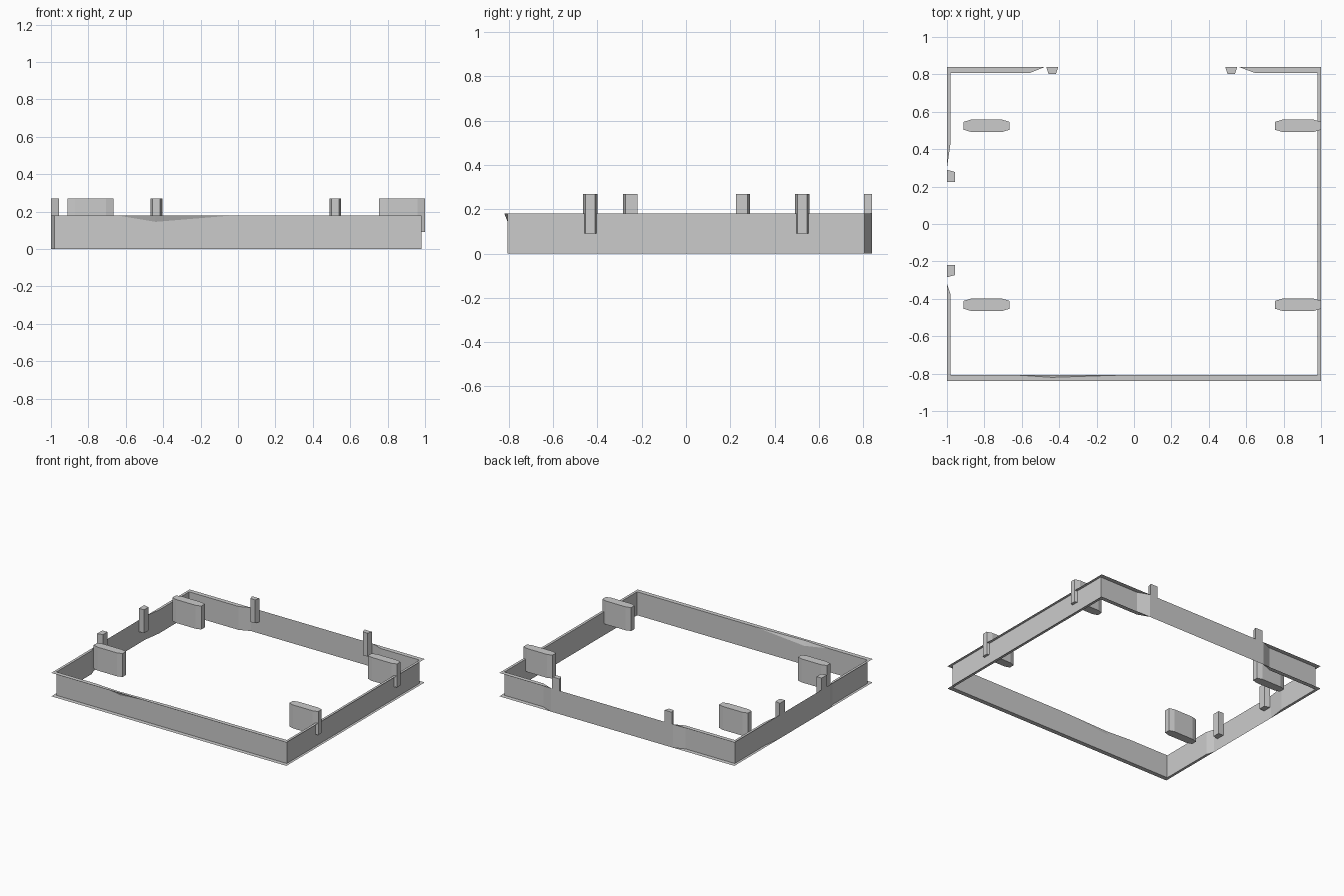
import bpy
import bmesh
from mathutils import Vector

cube = bpy.data.objects.get("Cube")
if cube:
    bpy.data.objects.remove(cube, do_unlink=True)

grey = bpy.data.materials.new("plain_grey")
grey.use_nodes = True
colour = (0.6, 0.6, 0.6, 1)
grey.diffuse_color = colour
grey.node_tree.nodes["Principled BSDF"].inputs["Base Color"].default_value = colour

HEIGHT = 0.18                 # frame wall height
OX, OY = 1.0, 0.84            # outer edge of the flanges
IX, IY = 0.98, 0.806          # inset position of the wall


def finish(bm, name):
    mesh = bpy.data.meshes.new(name)
    bm.to_mesh(mesh)
    bm.free()
    mesh.materials.append(grey)
    obj = bpy.data.objects.new(name, mesh)
    bpy.context.collection.objects.link(obj)
    return obj


def add_face(bm, points):
    """Add a face, dropping repeated corners so quads may close to triangles."""
    unique = []
    for p in points:
        if all((p - q).length > 1e-5 for q in unique):
            unique.append(p)
    if len(unique) > 2:
        bm.faces.new([bm.verts.new(p) for p in unique])


def prism(name, outline, z0, z1):
    bm = bmesh.new()
    base = bm.faces.new([bm.verts.new((x, y, z0)) for x, y in outline])
    top = bmesh.ops.extrude_face_region(bm, geom=[base])["geom"]
    verts = [v for v in top if isinstance(v, bmesh.types.BMVert)]
    bmesh.ops.translate(bm, vec=(0, 0, z1 - z0), verts=verts)
    bmesh.ops.recalc_face_normals(bm, faces=bm.faces)
    return finish(bm, name)


# Wall path, counter-clockwise: wall point and matching flange edge point
path = [((-IX, -IY), (-OX, -OY))]
path += [((x, -IY), (x, -OY)) for x in (-0.65, -0.44, -0.02)]
path += [((IX, -IY), (OX, -OY)), ((IX, IY), (OX, OY))]
# back wall steps out to the flange edge between the posts
path += [((x, y), (x, OY)) for x, y in
         ((0.65, IY), (0.56, OY), (-0.476, OY), (-0.56, IY))]
path += [((-IX, IY), (-OX, OY))]
# side wall steps out in the same way
path += [((x, y), (-OX, y)) for x, y in
         ((-IX, 0.44), (-OX, 0.30), (-OX, -0.32), (-IX, -0.38))]

DENT = 2                      # path point where the front wall's top edge bulges
stations = []
for i, (inner, outer) in enumerate(path):
    bottom = Vector((*inner, 0))
    crease = Vector((*inner, HEIGHT))
    top = crease.copy()
    if i == DENT:
        crease.z = 0.145
        top.y -= 0.014
    stations.append((bottom, crease, top,
                     Vector((*outer, 0)), Vector((*outer, HEIGHT))))

# Wall and flanges
wall, upper, lower = bmesh.new(), bmesh.new(), bmesh.new()
for i, (b0, c0, t0, lo0, hi0) in enumerate(stations):
    b1, c1, t1, lo1, hi1 = stations[(i + 1) % len(stations)]
    add_face(wall, (b0, b1, c1, c0))
    add_face(wall, (c0, c1, t1, t0))
    add_face(upper, (t0, hi0, hi1, t1))
    add_face(lower, (b0, b1, lo1, lo0))
for bm, name in ((wall, "frame_wall"), (upper, "top_flange"), (lower, "bottom_flange")):
    bmesh.ops.remove_doubles(bm, verts=bm.verts, dist=1e-4)
    finish(bm, name)

# Wide blocks with chamfered ends
Z0, Z1 = 0.09, 0.27
for side, cx in (("right", -0.788), ("left", 0.877)):
    for end, cy in (("front", -0.432), ("back", 0.525)):
        quarter = [(0.123, 0.021), (0.083, 0.033)]
        half = quarter + [(-x, y) for x, y in reversed(quarter)]
        ring = half + [(-x, -y) for x, y in half]
        prism(f"{side}_{end}_block", [(cx + x, cy + y) for x, y in ring], Z0, Z1)

# Narrow tapered posts on the back wall
for name, cx in (("back_right_post", -0.437), ("back_left_post", 0.52)):
    prism(name, [(cx - 0.032, OY), (cx - 0.02, 0.803),
                 (cx + 0.02, 0.803), (cx + 0.032, OY)], Z0, Z1)

# Narrow posts on the side wall
for name, s, near in (("side_back_post", 1, 0.225), ("side_front_post", -1, 0.22)):
    prism(name, [(-OX, s * near), (-0.957, s * near),
                 (-0.957, s * (near + 0.053)), (-OX, s * (near + 0.065))], Z0, Z1)
